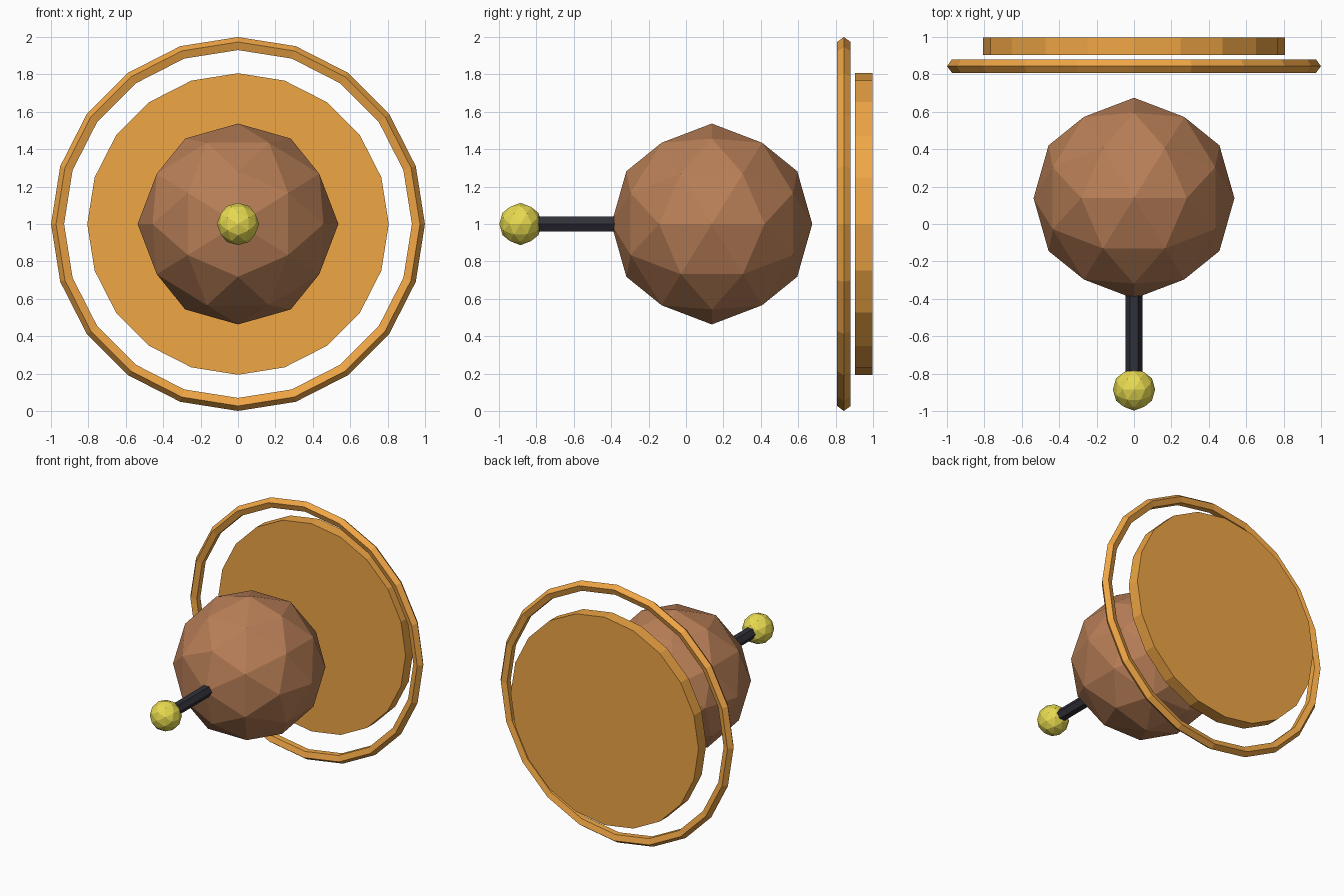
import bpy, bmesh, math
from mathutils import Vector

if "Cube" in bpy.data.objects:
    bpy.data.objects.remove(bpy.data.objects["Cube"])

CZ = 1.0  # height of the shared axis
TURN = (math.pi / 2, 0, 0)  # lay z-axis primitives along y


def material(name, rgb):
    m = bpy.data.materials.new(name)
    m.diffuse_color = (*rgb, 1)
    m.use_nodes = True
    m.node_tree.nodes["Principled BSDF"].inputs["Base Color"].default_value = m.diffuse_color
    return m


orange = material("orange", (0.87, 0.38, 0.06))
brown = material("brown", (0.48, 0.21, 0.095))
dark = material("dark", (0.03, 0.03, 0.042))
yellow = material("yellow", (0.80, 0.70, 0.08))


def finish(name, mat):
    ob = bpy.context.object
    ob.name = name
    ob.data.materials.append(mat)


def rod(name, radius, sides, y0, y1, mat, spin=0.0):
    """Prism along y with a corner pointing to +x."""
    bm = bmesh.new()
    bmesh.ops.create_cone(bm, cap_ends=True, segments=sides, radius1=radius,
                          radius2=radius, depth=abs(y1 - y0))
    # make sure one corner lies on the x axis
    v = bm.verts[:][0].co
    a = -math.atan2(v.y, v.x)
    for w in bm.verts:
        x, y = w.co.x, w.co.y
        w.co.x = x * math.cos(a) - y * math.sin(a)
        w.co.y = x * math.sin(a) + y * math.cos(a)
    me = bpy.data.meshes.new(name)
    bm.to_mesh(me)
    bm.free()
    ob = bpy.data.objects.new(name, me)
    ob.location = (0, (y0 + y1) / 2, CZ)
    ob.rotation_euler = TURN
    me.materials.append(mat)
    bpy.context.collection.objects.link(ob)


def faceted_ball(name, radius, y, mat):
    """80-face ball whose edge midpoints sit on the axes."""
    g = (1 + math.sqrt(5)) / 2
    pts = []
    for a in (-1, 1):
        for b in (-g, g):
            pts += [Vector((0, b, a)), Vector((a, 0, b)), Vector((b, a, 0))]
    mids = [p + q for i, p in enumerate(pts) for q in pts[:i]
            if (p - q).length < 2.1]
    bm = bmesh.new()
    for p in pts + mids:
        bm.verts.new(p.normalized() * radius)
    bmesh.ops.convex_hull(bm, input=bm.verts[:])
    bmesh.ops.recalc_face_normals(bm, faces=bm.faces[:])
    me = bpy.data.meshes.new(name)
    bm.to_mesh(me)
    bm.free()
    me.materials.append(mat)
    ob = bpy.data.objects.new(name, me)
    ob.location = (0, y, CZ)
    bpy.context.collection.objects.link(ob)


# Body, nose rod and tip
faceted_ball("body", 0.537, 0.138, brown)
rod("nose_rod", 0.045, 6, -0.82, -0.36, dark)
faceted_ball("tip", 0.113, -0.885, yellow)

# Back disc
rod("back_disc", 0.806, 20, 0.903, 0.998, orange)

# Thin ring around the disc
bpy.ops.mesh.primitive_torus_add(major_segments=20, minor_segments=5,
                                 major_radius=0.961, minor_radius=0.0385,
                                 location=(0, 0.844, CZ), rotation=TURN)
finish("ring", orange)
for p in bpy.context.object.data.polygons:
    p.use_smooth = False
